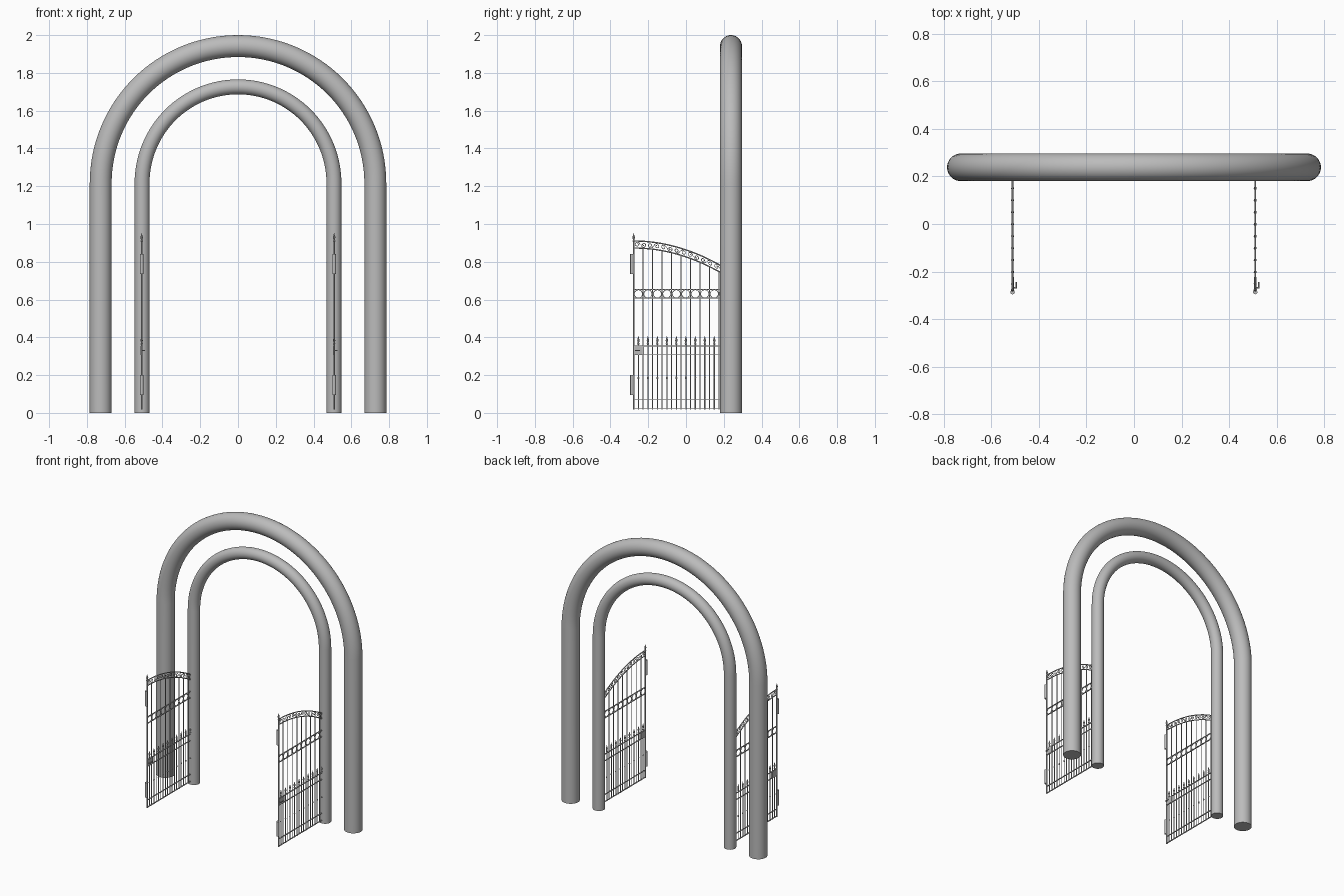
import bpy, bmesh, math
from mathutils import Vector, Matrix

if "Cube" in bpy.data.objects:
    bpy.data.objects.remove(bpy.data.objects["Cube"])


def flat_colour(name, v):
    m = bpy.data.materials.new(name)
    m.diffuse_color = (v, v, v, 1)
    m.use_nodes = True
    m.node_tree.nodes["Principled BSDF"].inputs["Base Color"].default_value = m.diffuse_color
    return m


GREY = flat_colour("grey", 0.5)


def tube(bm, pts, r, side, n=8, closed=False):
    """Sweep a round section along a path lying in the plane normal to side."""
    pts = [Vector(p) for p in pts]
    side, k = Vector(side), len(pts)
    radii = r if isinstance(r, list) else [r] * k
    rings = []
    for i, p in enumerate(pts):
        if closed:
            t = pts[(i + 1) % k] - pts[i - 1]
        else:
            t = pts[min(i + 1, k - 1)] - pts[max(i - 1, 0)]
        u = side.cross(t.normalized())
        rings.append([bm.verts.new(p + radii[i] * (math.cos(a) * side + math.sin(a) * u))
                      for a in (2 * math.pi * j / n for j in range(n))])
    for i in range(k if closed else k - 1):
        a, b = rings[i], rings[(i + 1) % k]
        for j in range(n):
            bm.faces.new((a[j], a[(j + 1) % n], b[(j + 1) % n], b[j]))
    if not closed:
        bm.faces.new(rings[0])
        bm.faces.new(rings[-1])


def box(bm, centre, size):
    bmesh.ops.create_cube(bm, size=1, matrix=Matrix.Translation(centre) @ Matrix.Diagonal((*size, 1)))


def finish(bm, name, mesh_only=False):
    bmesh.ops.recalc_face_normals(bm, faces=bm.faces)
    me = bpy.data.meshes.new(name)
    bm.to_mesh(me)
    bm.free()
    me.materials.append(GREY)
    ob = bpy.data.objects.new(name, me)
    bpy.context.collection.objects.link(ob)
    bpy.ops.object.select_all(action='DESELECT')
    ob.select_set(True)
    bpy.context.view_layer.objects.active = ob
    bpy.ops.object.shade_smooth_by_angle(angle=math.radians(40))
    return ob


# Two concentric tubular arches
def arch(name, rad, r):
    zc, y = 1.215, 0.238
    pts = [(rad, y, 0)]
    pts += [(rad * math.cos(a), y, zc + (2 - r - zc if rad > .6 else 1.726 - zc) * math.sin(a))
            for a in (math.pi * i / 64 for i in range(65))]
    pts += [(-rad, y, 0)]
    bm = bmesh.new()
    tube(bm, pts, r, (0, 1, 0), 40)
    finish(bm, name)


arch("outer_arch", 0.727, 0.058)
arch("inner_arch", 0.508, 0.0395)

# Gate layout, in the plane of y and z
Y0, Y1, PITCH = -0.277, 0.225, 0.0502
X = (1, 0, 0)
BARS = [Y0 + PITCH * i for i in range(11)]
MIDS = [y + PITCH / 2 for y in BARS[:-1]]


def top(y):
    return 0.91 - 0.125 * ((y - Y0) / 0.452) ** 2


def circle(y, z, r, n=20):
    return [(0, y + r * math.cos(2 * math.pi * i / n), z + r * math.sin(2 * math.pi * i / n)) for i in range(n)]


def spear(bm, y, z, h, w):
    tube(bm, [(0, y, z + h * f) for f in (0, .12, .2, .3, .5, 1)],
         [w * f for f in (.6, 1, .6, .6, 1, .05)], X, 8)


def gate(prefix, x):
    parts = {}

    def part(name):
        return parts.setdefault(name, bmesh.new())

    # Stiles and main bars
    for i, y in enumerate(BARS):
        end = i in (0, 10)
        tube(part("bars"), [(0, y, 0.018), (0, y, top(y) - (0 if end else 0.037))],
             0.0045 if end else 0.003, X)
    spear(part("finials"), Y0, 0.905, 0.047, 0.007)

    # Short pickets with spear tips, and small collars part way down
    for y in MIDS:
        tube(part("pickets"), [(0, y, 0.018), (0, y, 0.365)], 0.003, X)
        spear(part("finials"), y, 0.36, 0.048, 0.0065)
        tube(part("pickets"), [(0, y, 0.178), (0, y, 0.185), (0, y, 0.192)], [.003, .0055, .003], X)

    # Horizontal rails
    for z in (0.022, 0.072, 0.308, 0.354, 0.608, 0.653):
        box(part("rails"), (0, (Y0 + Y1) / 2, z), (0.007, Y1 - Y0, 0.004))

    # Curved double top rail
    for dz in (0, -0.037):
        tube(part("top_rail"), [(0, Y0 + (Y1 - Y0) * i / 24, top(Y0 + (Y1 - Y0) * i / 24) + dz)
                                for i in range(25)], 0.0035, X)

    # Ring band
    for y in MIDS:
        tube(part("rings"), circle(y, 0.63, 0.0215), 0.002, X, 6, True)

    # Paired scrolls between the curved rails
    for i in range(7):
        y = Y0 + 0.036 + 0.07 * i
        s = 1 if i % 2 else -1
        for d in (-1, 1):
            pts = []
            for j in range(25):
                a = j / 24 * 2.6 * math.pi
                r = 0.0145 * (1 - 0.75 * j / 24)
                yy = y + d * (0.017 - r * math.cos(a))
                pts.append((0, yy, top(yy) - 0.0185 + d * s * r * math.sin(a)))
            tube(part("scrolls"), pts, 0.002, X, 6)

    # Hinges on the front stile
    for z in (0.148, 0.788):
        tube(part("hinges"), [(0, -0.286, z - 0.052), (0, -0.286, z + 0.052)], 0.0095, X, 12)

    # Lock plate and handle
    lock = part("lock")
    box(lock, (0, -0.249, 0.331), (0.01, 0.054, 0.047))
    tube(lock, [(0, -0.268, 0.331), (0.015, -0.268, 0.331)], 0.003, (0, 0, 1))
    tube(lock, [(0.015, -0.271, 0.331), (0.015, -0.243, 0.331)], 0.003, X)

    for name, bm in parts.items():
        finish(bm, prefix + "_gate_" + name).location.x = x


gate("left", -0.51)
gate("right", 0.509)
